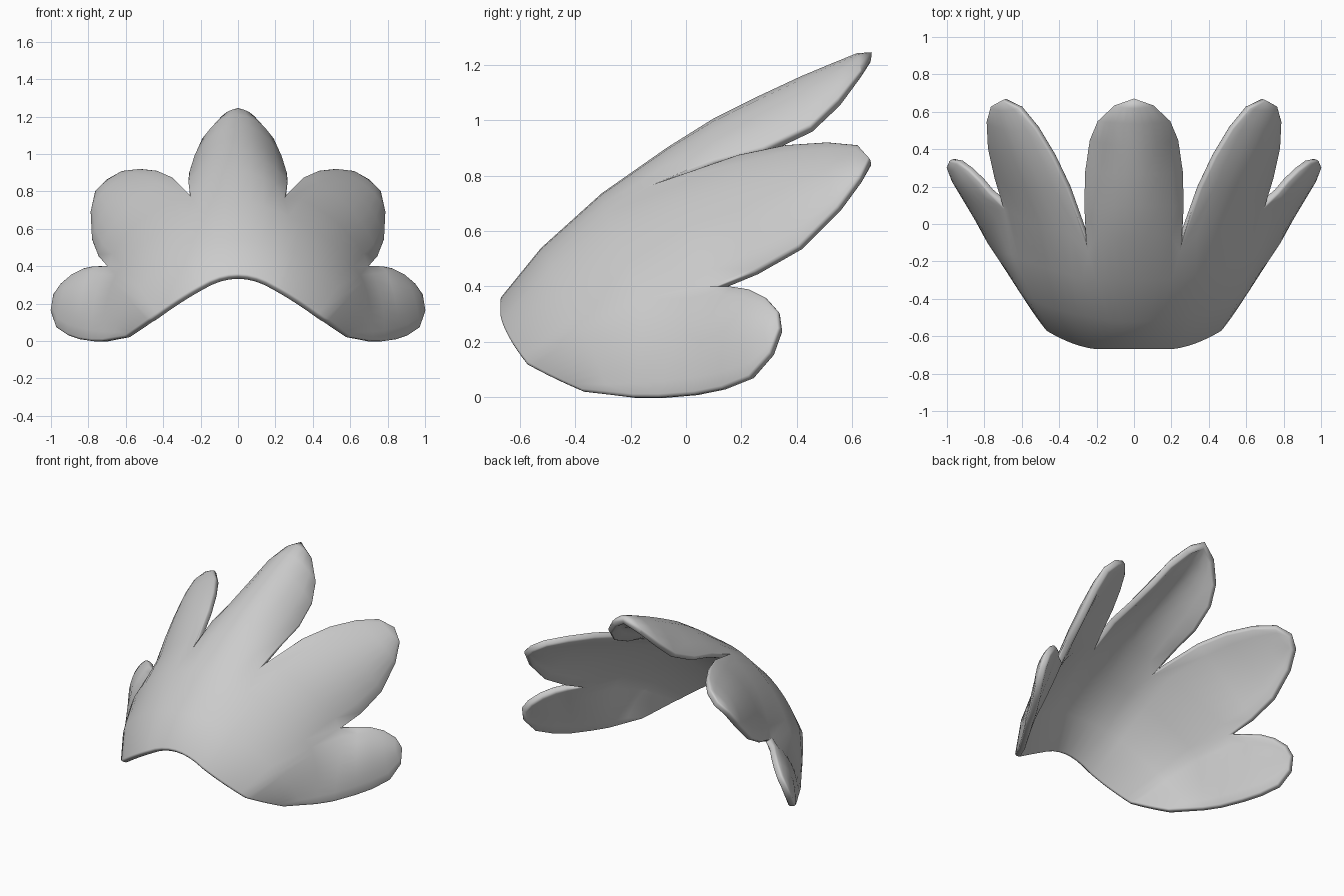
import bpy, bmesh
from mathutils import Vector

if "Cube" in bpy.data.objects:
    bpy.data.objects.remove(bpy.data.objects["Cube"])

# Guide lines, base row to petal tip (right half only)
seam_a = [(.2, -.67, .29), (.25, -.49, .49), (.27, -.29, .665), (.26, -.07, .785)]
seam_b = [(.46, -.575, .12), (.565, -.39, .25), (.65, -.16, .35), (.7, .11, .4)]

tip_1, tip_2, tip_3 = (0, .67, 1.24), (.7, .665, .86), (.985, .34, .25)

# Centre petal: ridge and right edge
ridge_1 = [(0, -.67, .35), (0, -.52, .535), (0, -.3, .73), (0, -.06, .895), (0, .1, .995),
           (0, .27, 1.08), (0, .42, 1.15), (0, .54, 1.2), (0, .62, 1.235), tip_1]
edge_1 = seam_a + [(.267, .1, .85), (.262, .28, .895), (.237, .45, .975),
                   (.195, .55, 1.07), (.11, .63, 1.17), tip_1]

# Middle petal: left edge, ridge, right edge
left_2 = seam_a + [(.35, .19, .875), (.43, .36, .91), (.52, .51, .92), (.61, .62, .91), tip_2]
ridge_2 = [(.325, -.64, .215), (.42, -.45, .385), (.485, -.225, .53), (.525, 0, .627),
           (.6, .193, .697), (.656, .356, .755), (.698, .511, .806), (.71, .607, .841), tip_2]
right_2 = seam_b + [(.745, .25, .45), (.78, .41, .54), (.787, .55, .68), (.765, .63, .79), tip_2]

# Outer petal: upper edge, ridge, lower edge
left_3 = seam_b + [(.77, .17, .4), (.82, .23, .39), (.88, .29, .36), (.94, .335, .31), tip_3]
ridge_3 = [(.53, -.48, .07), (.625, -.325, .145), (.7, -.165, .19), (.76, -.02, .215),
           (.83, .07, .235), (.88, .15, .245), (.93, .22, .25), (.965, .29, .25), tip_3]
right_3 = [(.6, -.37, .02), (.66, -.28, .01), (.72, -.19, 0), (.78, -.1, 0),
           (.85, .03, .01), (.91, .13, .03), (.97, .23, .07), (1.0, .305, .155), tip_3]


def add_petal(bm, left, ridge, right, start=0.0, cols=8):
    """Loft arched rows; petals get thicker toward the middle."""
    thick = bm.verts.layers.deform.verify()
    rows = []
    last = len(left) - 1
    for k, (a, b, c) in enumerate(zip(left, ridge, right)):
        a, b, c = Vector(a), Vector(b), Vector(c)
        swell = max(0, min(1, (k - 1) / 2, (last - k) / 2))
        row = []
        for i in range(cols + 1):
            t = start + (1 - start) * i / cols
            p = a * (1 - t) * (1 - 2 * t) + b * 4 * t * (1 - t) + c * t * (2 * t - 1)
            v = bm.verts.new(p)
            v[thick][0] = 0.5 + 0.5 * swell * 4 * t * (1 - t)
            row.append(v)
        rows.append(row)
    for r0, r1 in zip(rows, rows[1:]):
        for i in range(cols):
            bm.faces.new((r0[i], r0[i + 1], r1[i + 1], r1[i]))


bm = bmesh.new()
mirror_edge = [(-x, y, z) for x, y, z in edge_1]
add_petal(bm, mirror_edge, ridge_1, edge_1, start=0.5, cols=4)
add_petal(bm, left_2, ridge_2, right_2)
add_petal(bm, left_3, ridge_3, right_3)
bmesh.ops.remove_doubles(bm, verts=bm.verts, dist=0.0005)
for f in bm.faces:
    f.smooth = True
mesh = bpy.data.meshes.new("petal_shell")
bm.to_mesh(mesh)
bm.free()
shell = bpy.data.objects.new("petal_shell", mesh)
shell.vertex_groups.new(name="thickness")
bpy.context.collection.objects.link(shell)

# Mirror, thicken mostly inwards and soften the rim
mir = shell.modifiers.new("mirror", 'MIRROR')
mir.use_clip = True
sol = shell.modifiers.new("thickness", 'SOLIDIFY')
sol.thickness = 0.08
sol.offset = -0.75
sol.vertex_group = "thickness"
bev = shell.modifiers.new("soft_rim", 'BEVEL')
bev.width = 0.011
bev.segments = 2
bev.limit_method = 'ANGLE'
bev.angle_limit = 1.0
